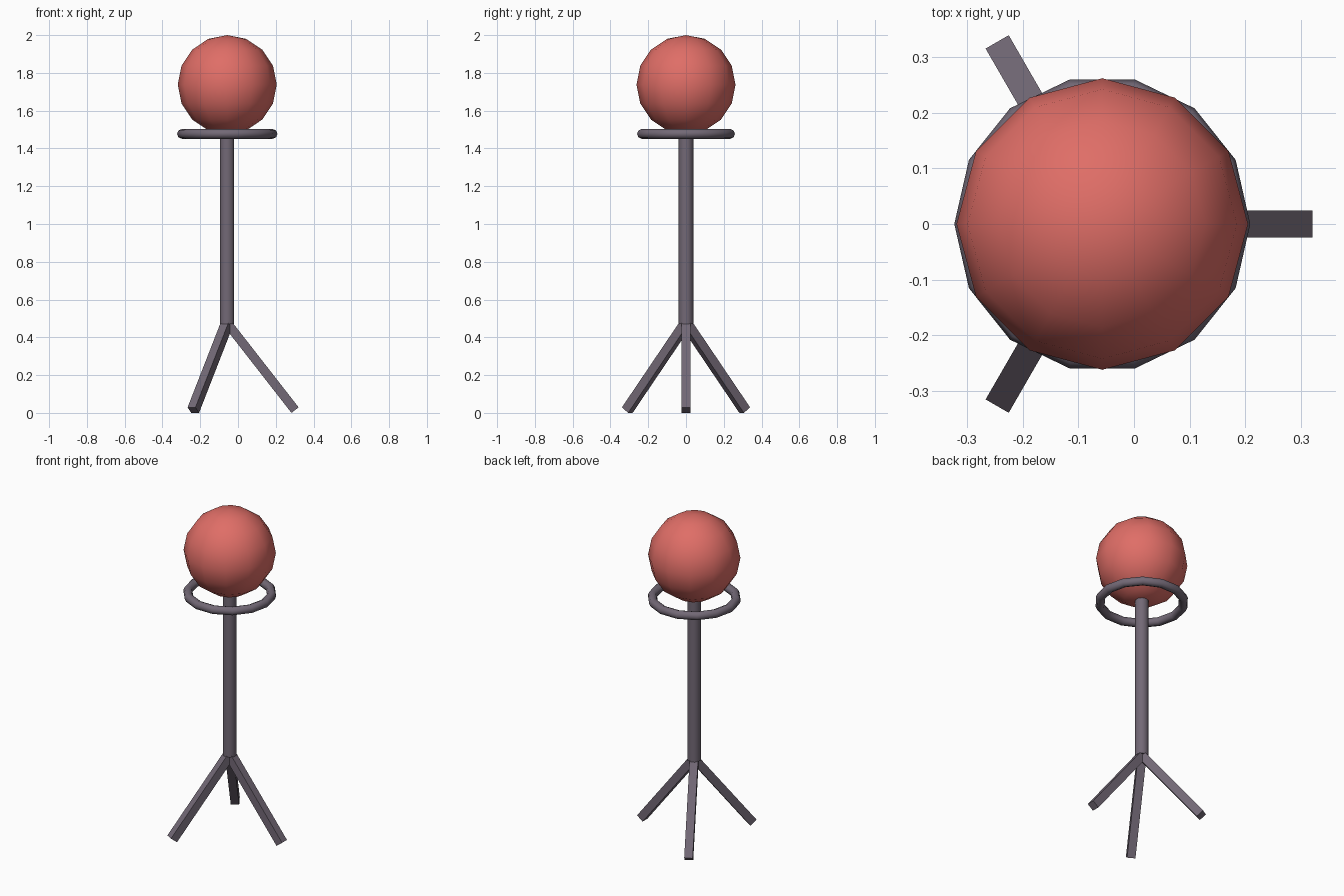
import bpy, math
from mathutils import Vector, Matrix

if "Cube" in bpy.data.objects:
    bpy.data.objects.remove(bpy.data.objects["Cube"])

CX = -0.057  # stand axis


def material(name, color):
    m = bpy.data.materials.new(name)
    m.diffuse_color = (*color, 1)
    m.use_nodes = True
    m.node_tree.nodes["Principled BSDF"].inputs["Base Color"].default_value = m.diffuse_color
    return m


red = material("soft red", (0.74, 0.155, 0.135))
grey = material("purple grey", (0.17, 0.14, 0.18))


def finish(name, mat, smooth):
    o = bpy.context.object
    o.name = name
    o.data.materials.append(mat)
    for p in o.data.polygons:
        p.use_smooth = smooth
    return o


# Ball
bpy.ops.mesh.primitive_uv_sphere_add(segments=12, ring_count=8, radius=0.262,
                                     location=(CX, 0, 1.738))
finish("ball", red, True)

# Ring around the underside of the ball
bpy.ops.mesh.primitive_torus_add(major_segments=14, minor_segments=8,
                                 major_radius=0.24, minor_radius=0.026,
                                 location=(CX, 0, 1.477))
finish("support_ring", grey, True)

# Pole
bpy.ops.mesh.primitive_cylinder_add(vertices=10, radius=0.039, depth=1.02,
                                    location=(CX, 0, 0.98))
pole = finish("pole", grey, True)
for p in pole.data.polygons:
    p.use_smooth = abs(p.normal.z) < 0.5

# Three splayed square legs
top = Vector((CX, 0, 0.475))
for i in range(3):
    a = i * math.tau / 3
    foot = Vector((CX + 0.359 * math.cos(a), 0.359 * math.sin(a), 0.0147))
    axis = foot - top
    side = Vector((-math.sin(a), math.cos(a), 0))
    z = axis.normalized()
    rot = Matrix((side.cross(z), side, z)).transposed().to_euler()
    bpy.ops.mesh.primitive_cube_add(size=1, location=(top + foot) / 2, rotation=rot)
    leg = bpy.context.object
    leg.scale = (0.048, 0.048, axis.length)
    finish(f"leg_{i + 1}", grey, False)
